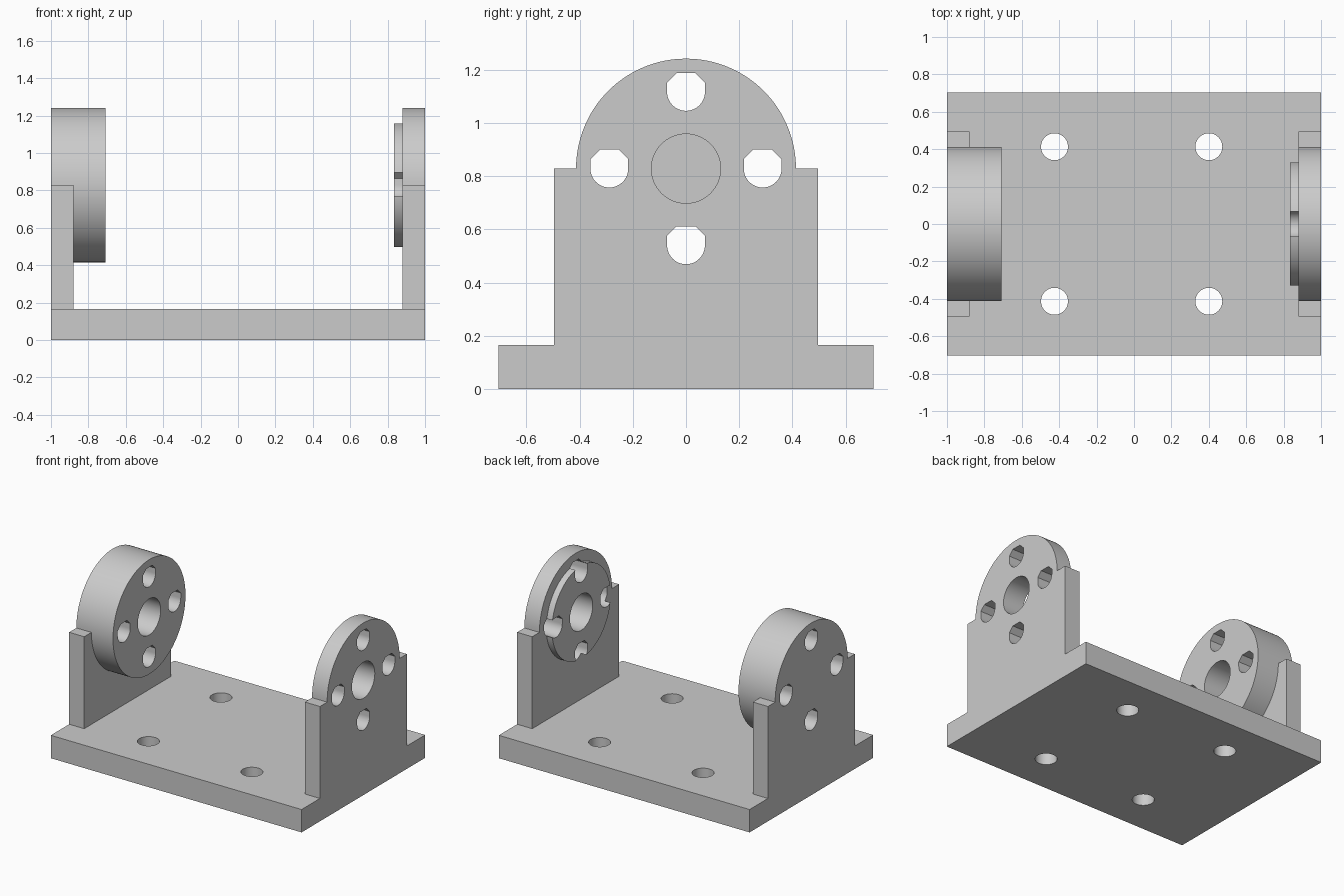
import bpy, bmesh
from math import sin, cos, pi, radians

cube = bpy.data.objects.get("Cube")
if cube:
    bpy.data.objects.remove(cube, do_unlink=True)

grey = bpy.data.materials.new("plain grey")
grey.use_nodes = True
colour = (0.6, 0.6, 0.6, 1)
grey.diffuse_color = colour
grey.node_tree.nodes["Principled BSDF"].inputs["Base Color"].default_value = colour

AXIS_Z = 0.828      # height of the pivot axis
DISC_R = 0.413
BASE_TOP = 0.165


def arc(u, v, r, start=0, end=2 * pi, steps=64):
    """Points on an arc; a full circle leaves out the repeated end point."""
    count = steps if end - start >= 2 * pi else steps + 1
    return [(u + r * cos(start + (end - start) * i / steps),
             v + r * sin(start + (end - start) * i / steps)) for i in range(count)]


def prism(name, outlines, low, high, axis="x"):
    """Extrude one or more outlines along x (outline in y, z) or z (in x, y)."""
    bm = bmesh.new()
    for pts in outlines:
        verts = [bm.verts.new((low, u, v) if axis == "x" else (u, v, low)) for u, v in pts]
        face = bm.faces.new(verts)
        out = bmesh.ops.extrude_face_region(bm, geom=[face])
        moved = [g for g in out["geom"] if isinstance(g, bmesh.types.BMVert)]
        step = high - low
        bmesh.ops.translate(bm, verts=moved, vec=(step, 0, 0) if axis == "x" else (0, 0, step))
    bmesh.ops.recalc_face_normals(bm, faces=bm.faces)
    mesh = bpy.data.meshes.new(name)
    bm.to_mesh(mesh)
    bm.free()
    mesh.materials.append(grey)
    obj = bpy.data.objects.new(name, mesh)
    bpy.context.collection.objects.link(obj)
    return obj


def activate(obj):
    bpy.ops.object.select_all(action="DESELECT")
    obj.select_set(True)
    bpy.context.view_layer.objects.active = obj


def combine(target, tool, operation):
    """Apply a boolean and remove the helper."""
    activate(target)
    mod = target.modifiers.new("boolean", "BOOLEAN")
    mod.operation, mod.solver, mod.object = operation, "EXACT", tool
    bpy.ops.object.modifier_apply(modifier=mod.name)
    bpy.data.objects.remove(tool, do_unlink=True)


def finish(obj):
    activate(obj)
    bpy.ops.object.shade_smooth_by_angle(angle=radians(30))


def bolt_hole(y, z, r=0.071):
    """Round lower half, chamfered flat top."""
    h = r / 2
    return arc(y, z, r, pi, 2 * pi, 24) + [(y + r, z + h), (y + h, z + r),
                                           (y - h, z + r), (y - r, z + h)]


# Base plate with four mounting holes
base = prism("base_plate", [[(-1, -0.704), (1, -0.704), (1, 0.704), (-1, 0.704)]],
             0, BASE_TOP, "z")
holes = [arc(x, y, 0.072, steps=48) for x in (-0.425, 0.4) for y in (-0.413, 0.413)]
combine(base, prism("mounting_hole_cutter", holes, -0.1, 0.3, "z"), "DIFFERENCE")
finish(base)

# Upright outline: rectangular shoulders with a half-round top
W = 0.495
upright = ([(-W, BASE_TOP), (W, BASE_TOP), (W, AXIS_Z)]
           + arc(0, AXIS_Z, DISC_R, 0, pi) + [(-W, AXIS_Z)])
bolts = [bolt_hole(0.288 * cos(a), AXIS_Z + 0.288 * sin(a))
         for a in (0, pi / 2, pi, 3 * pi / 2)]
bore = arc(0, AXIS_Z, 0.13)


def support(name, plate, boss, boss_r, bore_span):
    obj = prism(name, [upright], *plate)
    combine(obj, prism("boss", [arc(0, AXIS_Z, boss_r, steps=128)], *boss), "UNION")
    combine(obj, prism("bolt_cutter", bolts, plate[0] - 0.5, plate[1] + 0.5), "DIFFERENCE")
    combine(obj, prism("bore_cutter", [bore], *bore_span), "DIFFERENCE")
    finish(obj)


# Right-hand support has a thick boss with a blind bore; the other a thin boss bored through
support("right_support", (-1, -0.88), (-0.9, -0.708), DISC_R, (-0.91, -0.6))
support("left_support", (0.88, 1), (0.835, 0.9), 0.335, (0.7, 1.1))
